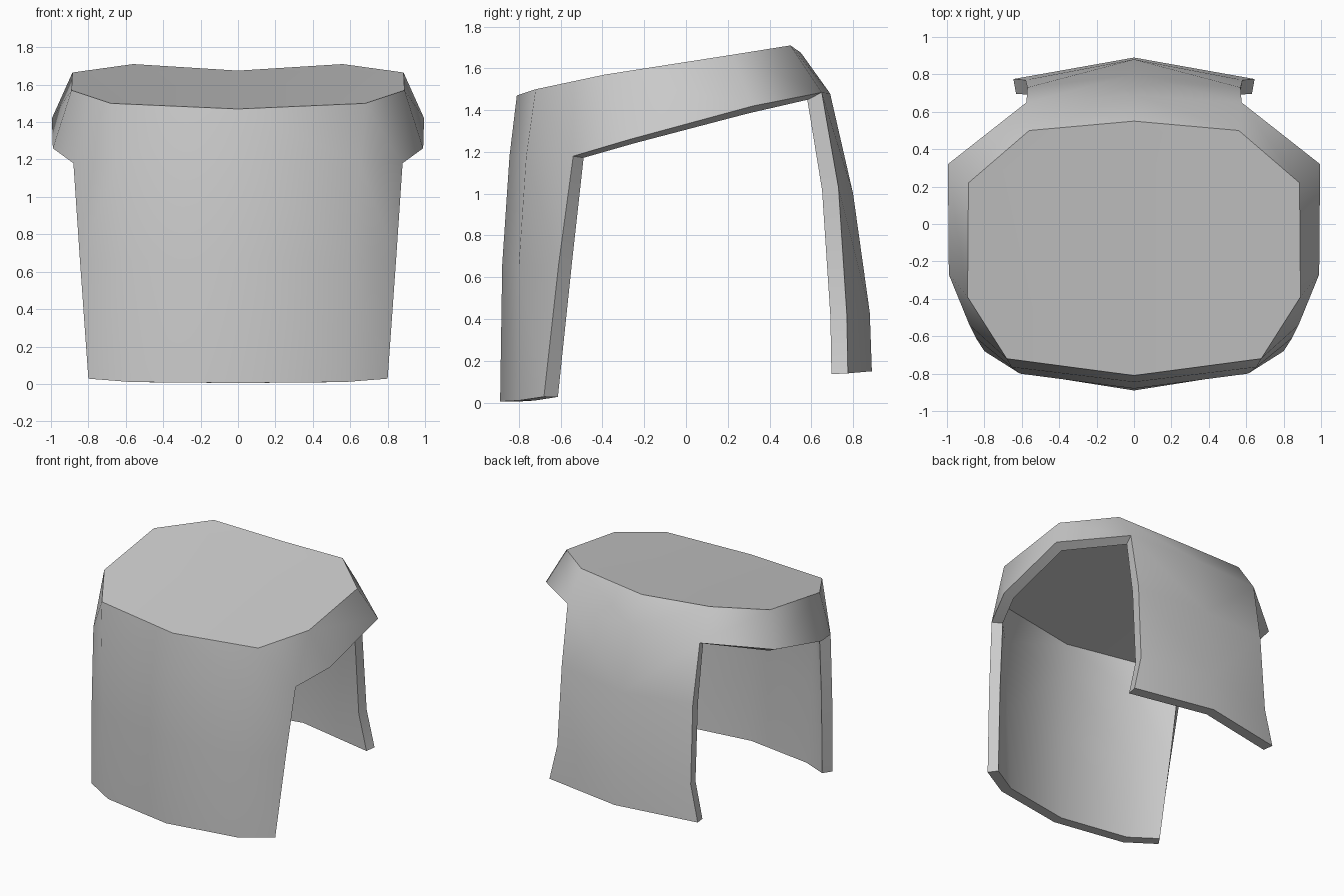
import bpy, bmesh, math

if "Cube" in bpy.data.objects:
    bpy.data.objects.remove(bpy.data.objects["Cube"])

# Right half of the shell, mirrored and thickened
# Front panel columns from top to bottom: centre, shoulder, side edge
front = [
    [(0, -.81, 1.47), (0, -.845, 1.18), (0, -.88, .66), (0, -.89, .005)],
    [(.68, -.72, 1.50), (.655, -.765, 1.18), (.61, -.80, .66), (.57, -.80, .01)],
    [(.89, -.39, 1.57), (.88, -.54, 1.18), (.845, -.61, .66), (.80, -.68, .028)],
]
# Back panel columns: top edge, rim, then down to the hem
back = [
    [(.56, .50, 1.71), (.575, .65, 1.485), (.57, .73, 1.03), (.58, .77, .42), (.645, .775, .14)],
    [(0, .55, 1.675), (0, .69, 1.48), (0, .80, 1.0), (0, .88, .43), (0, .89, .15)],
]
# Side band: top corner and two rim corners
side_top, rim_front, rim_back = (.885, .22, 1.665), (.99, -.27, 1.26), (.995, .32, 1.42)

bm = bmesh.new()
F = [[bm.verts.new(p) for p in col] for col in front]
B = [[bm.verts.new(p) for p in col] for col in back]
st, rf, rb = (bm.verts.new(p) for p in (side_top, rim_front, rim_back))


def panel(columns):
    for a, b in zip(columns, columns[1:]):
        for i in range(len(a) - 1):
            bm.faces.new((a[i], a[i + 1], b[i + 1], b[i]))


panel(F)
panel(B)
# Side band
bm.faces.new((F[2][0], F[2][1], rf))
bm.faces.new((F[2][0], rf, rb, st))
bm.faces.new((st, rb, B[0][1], B[0][0]))
# Flat top
bm.faces.new((F[0][0], F[1][0], F[2][0], st, B[0][0], B[1][0]))
bm.normal_update()

mesh = bpy.data.meshes.new("shell")
bm.to_mesh(mesh)
bm.free()
shell = bpy.data.objects.new("shell", mesh)
bpy.context.collection.objects.link(shell)

mat = bpy.data.materials.new("grey")
mat.diffuse_color = (.6, .6, .6, 1)
mat.use_nodes = True
mat.node_tree.nodes["Principled BSDF"].inputs["Base Color"].default_value = mat.diffuse_color
mesh.materials.append(mat)

mirror = shell.modifiers.new("mirror", 'MIRROR')
mirror.use_clip = True
solid = shell.modifiers.new("thickness", 'SOLIDIFY')
solid.thickness = .08
solid.offset = -1

bpy.context.view_layer.objects.active = shell
shell.select_set(True)
for m in ("mirror", "thickness"):
    bpy.ops.object.modifier_apply(modifier=m)
bpy.ops.object.shade_smooth_by_angle(angle=math.radians(56))
